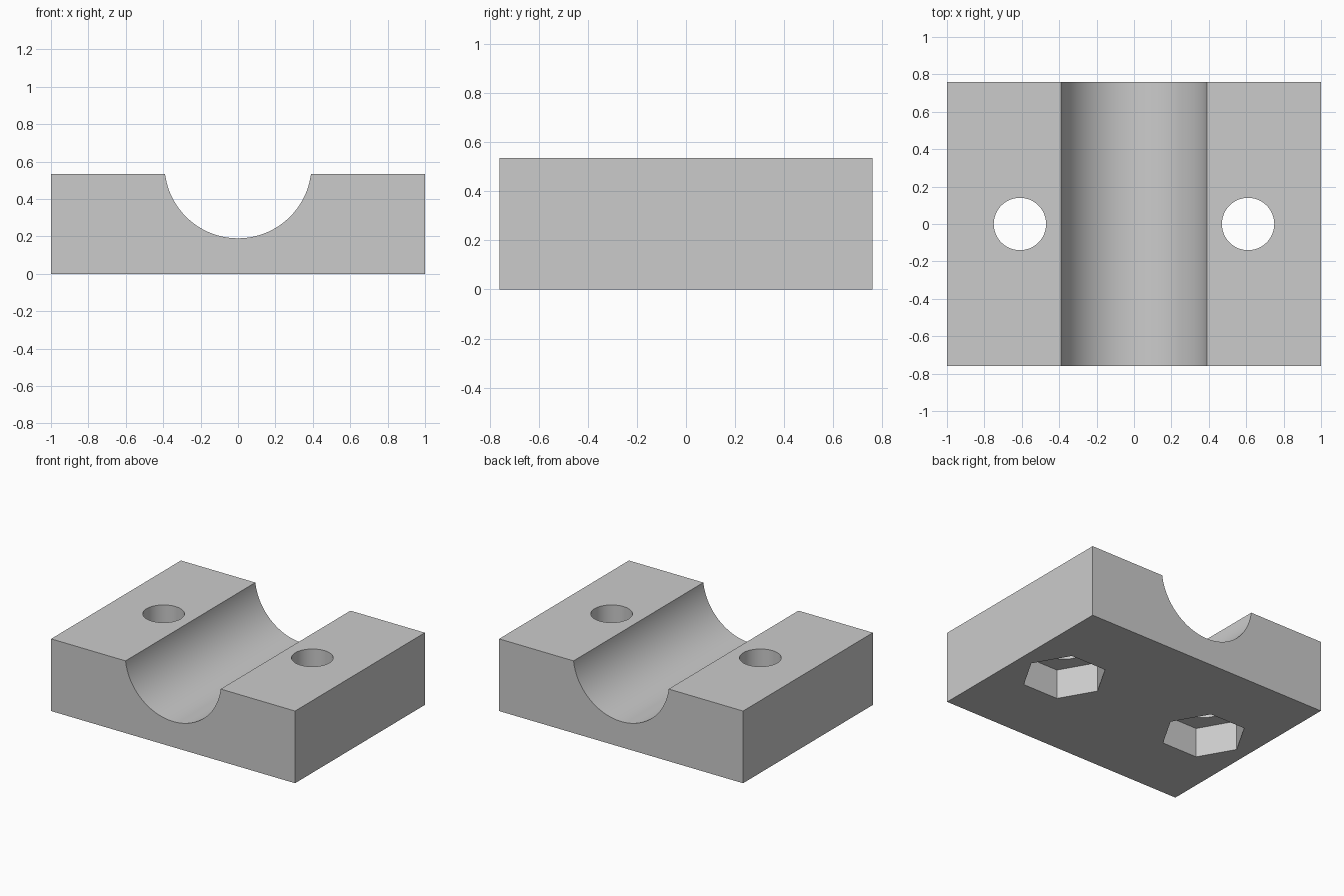
import bpy, bmesh, math
from mathutils import Matrix

if "Cube" in bpy.data.objects:
    bpy.data.objects.remove(bpy.data.objects["Cube"])

WIDTH, DEPTH, HEIGHT = 2.0, 1.52, 0.535
CHANNEL_R, CHANNEL_Z = 0.393, 0.583
BOLT_X, BOLT_R = 0.61, 0.14
NUT_R, NUT_DEPTH = 0.29, 0.22

grey = bpy.data.materials.new("light grey")
grey.use_nodes = True
colour = (0.6, 0.6, 0.6, 1)
grey.diffuse_color = colour
grey.node_tree.nodes["Principled BSDF"].inputs["Base Color"].default_value = colour


def make_object(name, bm):
    mesh = bpy.data.meshes.new(name)
    bm.to_mesh(mesh)
    bm.free()
    mesh.materials.append(grey)
    obj = bpy.data.objects.new(name, mesh)
    bpy.context.collection.objects.link(obj)
    return obj


def prism(name, sides, radius, length, location, along_y=False):
    bm = bmesh.new()
    turn = Matrix.Rotation(math.pi / 2, 4, "X") if along_y else Matrix.Identity(4)
    # put the first corner on the x axis whatever the cone's start angle
    bmesh.ops.create_cone(bm, cap_ends=True, segments=sides, radius1=radius,
                          radius2=radius, depth=length)
    v = bm.verts[:][0].co
    align = Matrix.Rotation(-math.atan2(v.y, v.x), 4, "Z")
    bmesh.ops.transform(bm, matrix=Matrix.Translation(location) @ turn @ align,
                        verts=bm.verts)
    obj = make_object(name, bm)
    obj.hide_render = True
    return obj


# Solid block
bm = bmesh.new()
bmesh.ops.create_cube(bm, size=1)
bmesh.ops.scale(bm, vec=(WIDTH, DEPTH, HEIGHT), verts=bm.verts)
bmesh.ops.translate(bm, vec=(0, 0, HEIGHT / 2), verts=bm.verts)
block = make_object("clamp_block", bm)

# Round channel, bolt holes and hexagonal nut pockets
cutters = [prism("channel_cutter", 128, CHANNEL_R, 2, (0, 0, CHANNEL_Z), True)]
for side, sign in (("left", 1), ("right", -1)):
    x = sign * BOLT_X
    cutters.append(prism(side + "_bolt_cutter", 64, BOLT_R, 2, (x, 0, 0.5)))
    cutters.append(prism(side + "_nut_cutter", 6, NUT_R, 2 * NUT_DEPTH, (x, 0, 0)))

bpy.ops.object.select_all(action="DESELECT")
block.select_set(True)
bpy.context.view_layer.objects.active = block
for cutter in cutters:
    mod = block.modifiers.new(cutter.name, "BOOLEAN")
    mod.operation = "DIFFERENCE"
    mod.solver = "EXACT"
    mod.object = cutter
    bpy.ops.object.modifier_apply(modifier=mod.name)
    bpy.data.objects.remove(cutter)

bpy.ops.object.shade_smooth_by_angle(angle=math.radians(30))
